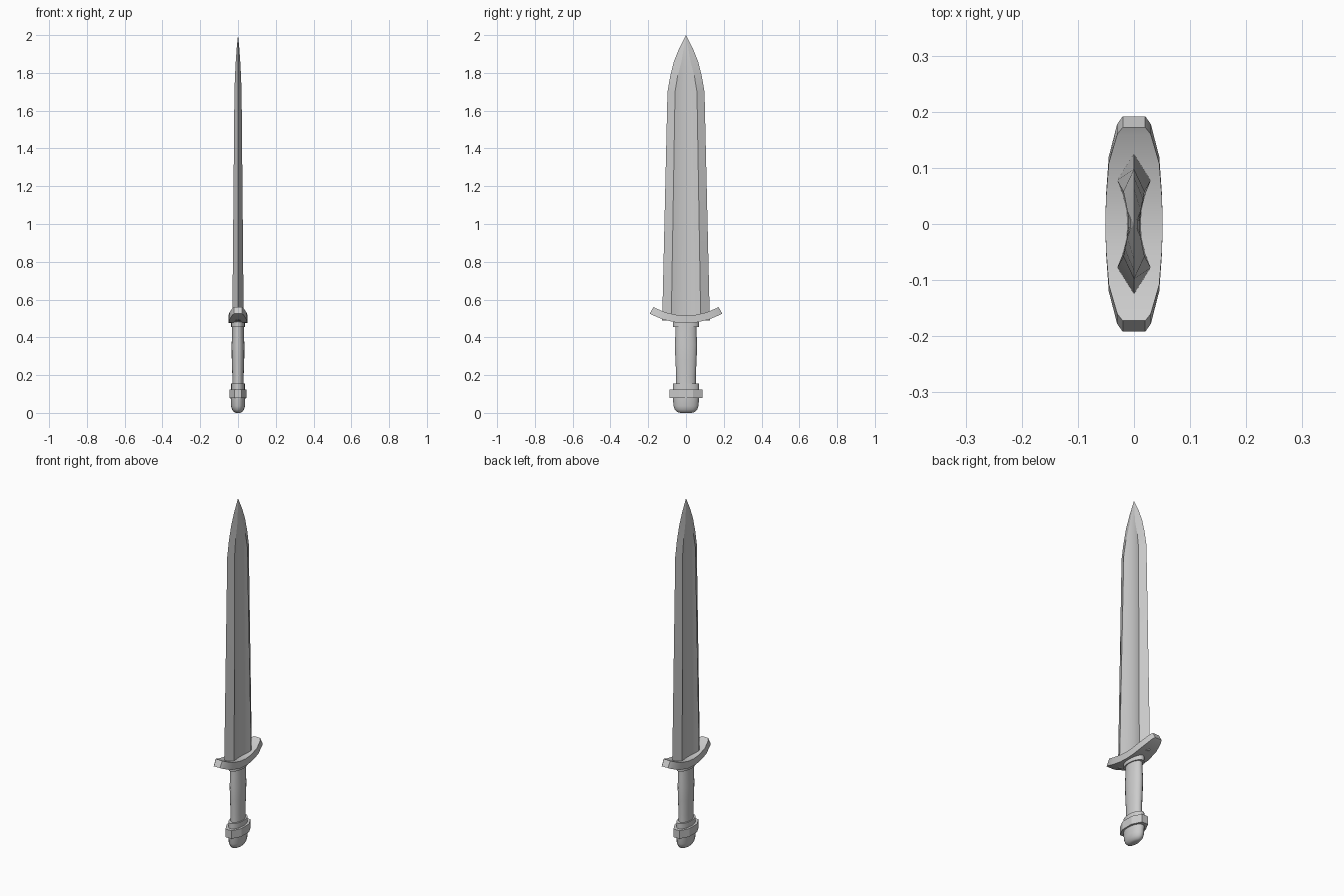
import bpy, math

if "Cube" in bpy.data.objects:
    bpy.data.objects.remove(bpy.data.objects["Cube"])


def make(name, rings, smooth=None):
    """Skin a stack of equal-length point rings and cap both ends."""
    n = len(rings[0])
    verts = [p for r in rings for p in r]
    faces = []
    for k in range(len(rings) - 1):
        a, b = k * n, (k + 1) * n
        for i in range(n):
            j = (i + 1) % n
            faces.append((a + i, a + j, b + j, b + i))
    faces.append(tuple(reversed(range(n))))
    faces.append(tuple(range(len(verts) - n, len(verts))))
    me = bpy.data.meshes.new(name)
    me.from_pydata(verts, [], faces)
    ob = bpy.data.objects.new(name, me)
    bpy.context.collection.objects.link(ob)
    bpy.ops.object.select_all(action='DESELECT')
    ob.select_set(True)
    bpy.context.view_layer.objects.active = ob
    # consistent outward normals
    bpy.ops.object.mode_set(mode='EDIT')
    bpy.ops.mesh.select_all(action='SELECT')
    bpy.ops.mesh.remove_doubles(threshold=0.0001)
    bpy.ops.mesh.normals_make_consistent(inside=False)
    bpy.ops.object.mode_set(mode='OBJECT')
    if smooth:
        bpy.ops.object.shade_smooth_by_angle(angle=math.radians(smooth))
    return ob


def oval_stack(name, profile, sides=20, turn=0.0, smooth=35):
    """profile rows: z, half width in x, half width in y"""
    rings = []
    for z, rx, ry in profile:
        rings.append([(rx * math.cos(2 * math.pi * i / sides + turn),
                       ry * math.sin(2 * math.pi * i / sides + turn), z)
                      for i in range(sides)])
    return make(name, rings, smooth)


# Blade: sharp edges, two ridges and a hollow fuller on each face
def blade_ring(z, edge, ridge, thick, core):
    quarter = [(0, edge), (thick, ridge)]
    for t in (0.66, 0.33):
        quarter.append((core + (thick - core) * t * t, ridge * t))
    half = quarter + [(core, 0)] + [(x, -y) for x, y in reversed(quarter)]
    loop = half + [(-x, y) for x, y in reversed(half[1:-1])]
    return [(x, y, z) for x, y in loop]


make("blade", [blade_ring(*row) for row in (
    (0.49, 0.126, 0.078, 0.030, 0.012),
    (1.70, 0.098, 0.058, 0.019, 0.009),
    (1.78, 0.084, 0.045, 0.016, 0.009),
    (1.86, 0.064, 0.024, 0.012, 0.010),
    (1.93, 0.036, 0.012, 0.007, 0.007),
    (2.00, 0.0, 0.0, 0.0, 0.0),
)], smooth=14)

# Crossguard: a flat bar bent upward along an arc, narrowing at the ends
half_guard = [(0.0, 0.051), (0.05, 0.050), (0.12, 0.045), (0.178, 0.030), (0.192, 0.020)]
stations = [(-y, w) for y, w in reversed(half_guard[1:])] + half_guard
R_OUT, R_IN, CENTRE = 0.39, 0.35, 0.865
guard = []
for y, w in stations:
    a = math.asin(y / R_OUT)
    guard.append([(s * w, r * math.sin(a), CENTRE - r * math.cos(a))
                  for s, r in ((-1, R_OUT), (1, R_OUT), (1, R_IN), (-1, R_IN))])
make("crossguard", guard, smooth=25)

# Collars above and below the grip
oval_stack("upper_collar", [(0.455, 0.036, 0.070), (0.490, 0.036, 0.070)])
oval_stack("lower_collar", [(0.120, 0.036, 0.070), (0.155, 0.036, 0.070)])

# Grip with a gentle swell
oval_stack("grip", [(0.14, 0.030, 0.052), (0.20, 0.030, 0.052), (0.28, 0.033, 0.056),
                    (0.36, 0.034, 0.059), (0.42, 0.031, 0.056), (0.47, 0.031, 0.056)])

# Eight-sided pommel block
c = math.cos(math.pi / 8)
oval_stack("pommel_block", [(0.078, 0.046 / c, 0.087 / c), (0.125, 0.046 / c, 0.087 / c)],
           sides=8, turn=math.pi / 8, smooth=None)

# Rounded pommel cap
oval_stack("pommel_cap", [(0.0, 0.012, 0.030), (0.005, 0.022, 0.047), (0.017, 0.031, 0.059),
                          (0.036, 0.037, 0.066), (0.09, 0.039, 0.070)], smooth=50)
